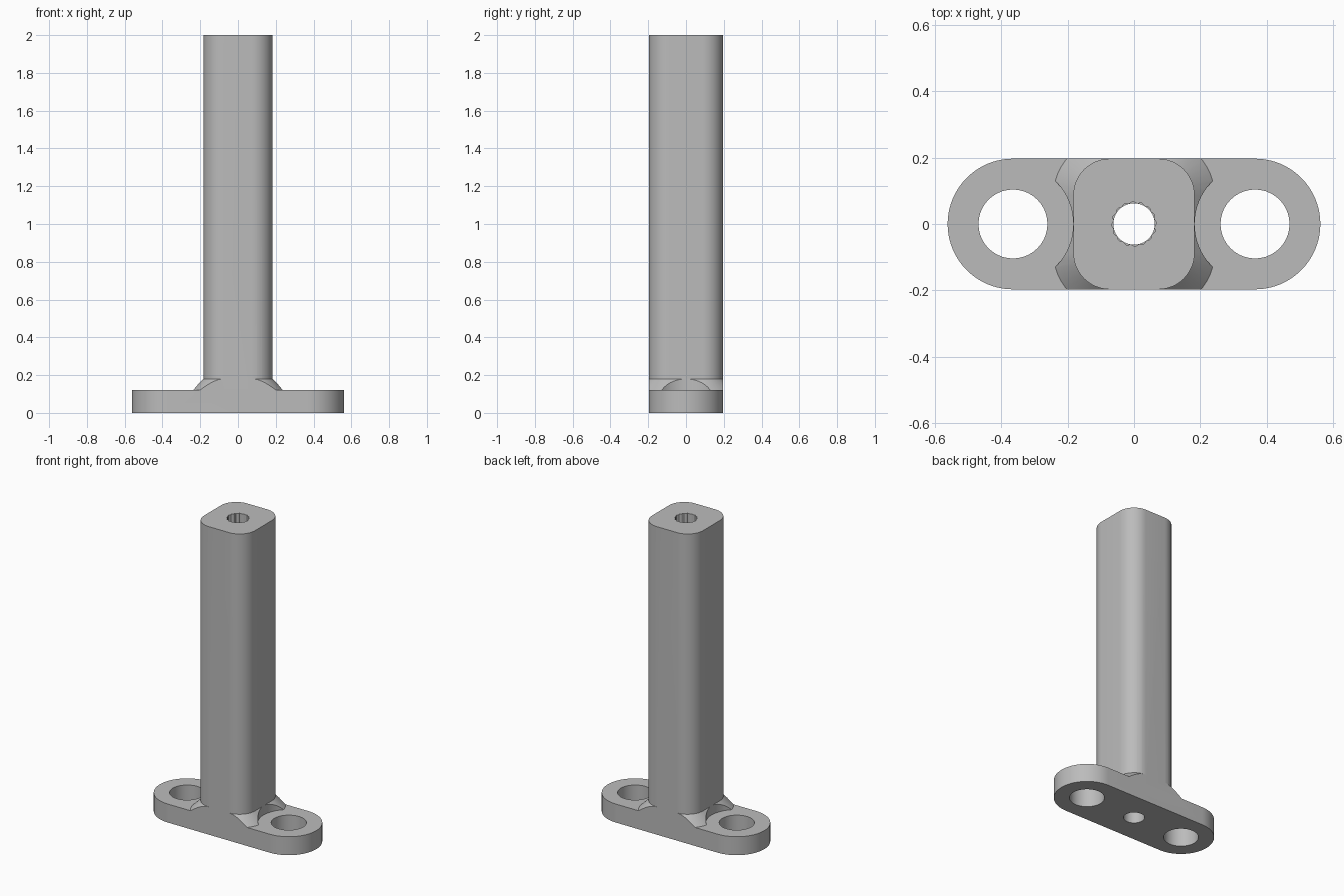
import bpy, bmesh, math

old = bpy.data.objects.get("Cube")
if old:
    bpy.data.objects.remove(old, do_unlink=True)

HX, HY, CORNER = 0.183, 0.197, 0.11     # post half sizes and corner radius
PLATE_Z, COLLAR_Z = 0.12, 0.18
BOLT_X = 0.365

grey = bpy.data.materials.new("plain grey")
grey.use_nodes = True
colour = (0.5, 0.5, 0.5, 1)
grey.diffuse_color = colour
grey.node_tree.nodes["Principled BSDF"].inputs["Base Color"].default_value = colour


def rounded(hx, hy, r, n=12):
    """Outline of a rounded rectangle."""
    pts = []
    for q, (sx, sy) in enumerate([(1, 1), (-1, 1), (-1, -1), (1, -1)]):
        for i in range(n + 1):
            a = (q + i / n) * math.pi / 2
            pts.append((sx * (hx - r) + r * math.cos(a), sy * (hy - r) + r * math.sin(a)))
    return pts


def circle(r, n=48, x=0, tooth=0):
    """Outline of a circle, with optional alternating teeth."""
    return [(x + (r - tooth * (i // 2 % 2)) * math.cos(2 * math.pi * i / n),
             (r - tooth * (i // 2 % 2)) * math.sin(2 * math.pi * i / n)) for i in range(n)]


def loft(name, levels):
    """Solid through outlines given as (z, points)."""
    bm = bmesh.new()
    rings = [[bm.verts.new((x, y, z)) for x, y in pts] for z, pts in levels]
    n = len(rings[0])
    for low, high in zip(rings, rings[1:]):
        for i in range(n):
            j = (i + 1) % n
            bm.faces.new((low[i], low[j], high[j], high[i]))
    bm.faces.new(rings[0][::-1])
    bm.faces.new(rings[-1])
    bmesh.ops.remove_doubles(bm, verts=bm.verts, dist=1e-5)
    bmesh.ops.recalc_face_normals(bm, faces=bm.faces)
    mesh = bpy.data.meshes.new(name)
    bm.to_mesh(mesh)
    bm.free()
    mesh.materials.append(grey)
    obj = bpy.data.objects.new(name, mesh)
    bpy.context.collection.objects.link(obj)
    return obj


def prism(name, pts, z0, z1):
    return loft(name, [(z0, pts), (z1, pts)])


def combine(target, other, operation):
    """Apply a boolean and remove the second solid."""
    mod = target.modifiers.new("join", "BOOLEAN")
    mod.operation, mod.object, mod.solver = operation, other, "EXACT"
    bpy.context.view_layer.objects.active = target
    bpy.ops.object.modifier_apply(modifier=mod.name)
    bpy.data.objects.remove(other, do_unlink=True)


# Sloped collar at the foot of the post, trimmed flush with the plate sides
def grown(d):
    return rounded(HX + d, HY + d, CORNER + d)


collar = loft("collar", [(z, grown(COLLAR_Z - z)) for z in (0.06, 0.21)])
trim = prism("collar_trim", [(-1, -HY), (1, -HY), (1, HY), (-1, HY)], -1, 1)
combine(collar, trim, "INTERSECT")

# Round clearance for the bolt heads
for side in (-1, 1):
    combine(collar, prism("clearance", circle(0.182, 64, side * BOLT_X), -1, 1), "DIFFERENCE")

# Plate, post and collar become one solid
stand = prism("post_with_base", rounded(BOLT_X + HY, HY, HY, 20), 0, PLATE_Z)
combine(stand, prism("post", grown(0), 0.04, 2), "UNION")
combine(stand, collar, "UNION")

# Bolt holes and the central bore, splined near the top
for side in (-1, 1):
    combine(stand, prism("bolt_hole", circle(0.104, 40, side * BOLT_X), -1, 1), "DIFFERENCE")
combine(stand, prism("bore", circle(0.0625), -1, 3), "DIFFERENCE")
combine(stand, prism("splined_bore", circle(0.067, 64, 0, 0.004), 1.5, 3), "DIFFERENCE")

bpy.ops.object.select_all(action="DESELECT")
stand.select_set(True)
bpy.context.view_layer.objects.active = stand
bpy.ops.object.shade_smooth_by_angle(angle=math.radians(30))
